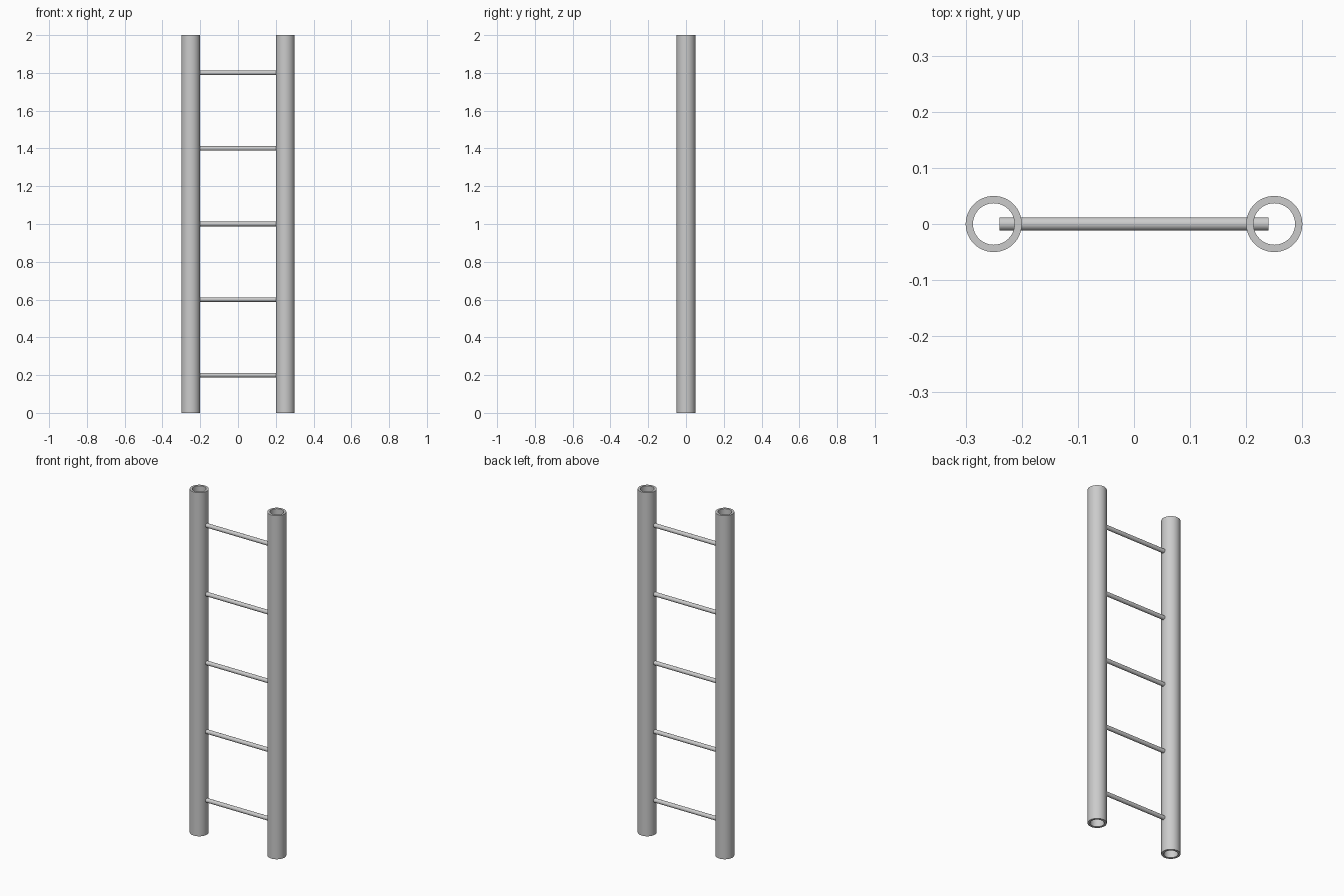
import bpy, bmesh, math
from mathutils import Matrix

if "Cube" in bpy.data.objects:
    bpy.data.objects.remove(bpy.data.objects["Cube"])

SIDES = 64


def make_object(name, bm):
    bmesh.ops.recalc_face_normals(bm, faces=bm.faces)
    mesh = bpy.data.meshes.new(name)
    bm.to_mesh(mesh)
    bm.free()
    obj = bpy.data.objects.new(name, mesh)
    bpy.context.collection.objects.link(obj)
    bpy.ops.object.select_all(action='DESELECT')
    obj.select_set(True)
    bpy.context.view_layer.objects.active = obj
    bpy.ops.object.shade_smooth_by_angle(angle=math.radians(30))
    return obj


def tube(name, x, outer, inner, height):
    # spin a rectangular wall profile around the rail axis
    bm = bmesh.new()
    pts = [(inner, 0), (outer, 0), (outer, height), (inner, height)]
    v = [bm.verts.new((r, 0, z)) for r, z in pts]
    e = [bm.edges.new((v[i], v[(i + 1) % 4])) for i in range(4)]
    bmesh.ops.spin(bm, geom=v + e, axis=(0, 0, 1), cent=(0, 0, 0),
                   angle=math.tau, steps=SIDES, use_merge=True)
    bmesh.ops.remove_doubles(bm, verts=bm.verts, dist=1e-5)
    make_object(name, bm).location.x = x


def rung(name, z, radius, length):
    bm = bmesh.new()
    bmesh.ops.create_cone(bm, cap_ends=True, segments=32, radius1=radius,
                          radius2=radius, depth=length,
                          matrix=Matrix.Rotation(math.pi / 2, 4, 'Y'))
    make_object(name, bm).location.z = z


# hollow side rails
for side, x in (("left", -0.25), ("right", 0.25)):
    tube(f"{side}_rail", x, 0.05, 0.037, 2.0)

# rungs, ends poking through the inner rail walls
for i in range(5):
    rung(f"rung_{i + 1}", 0.2 + 0.4 * i, 0.012, 0.48)
